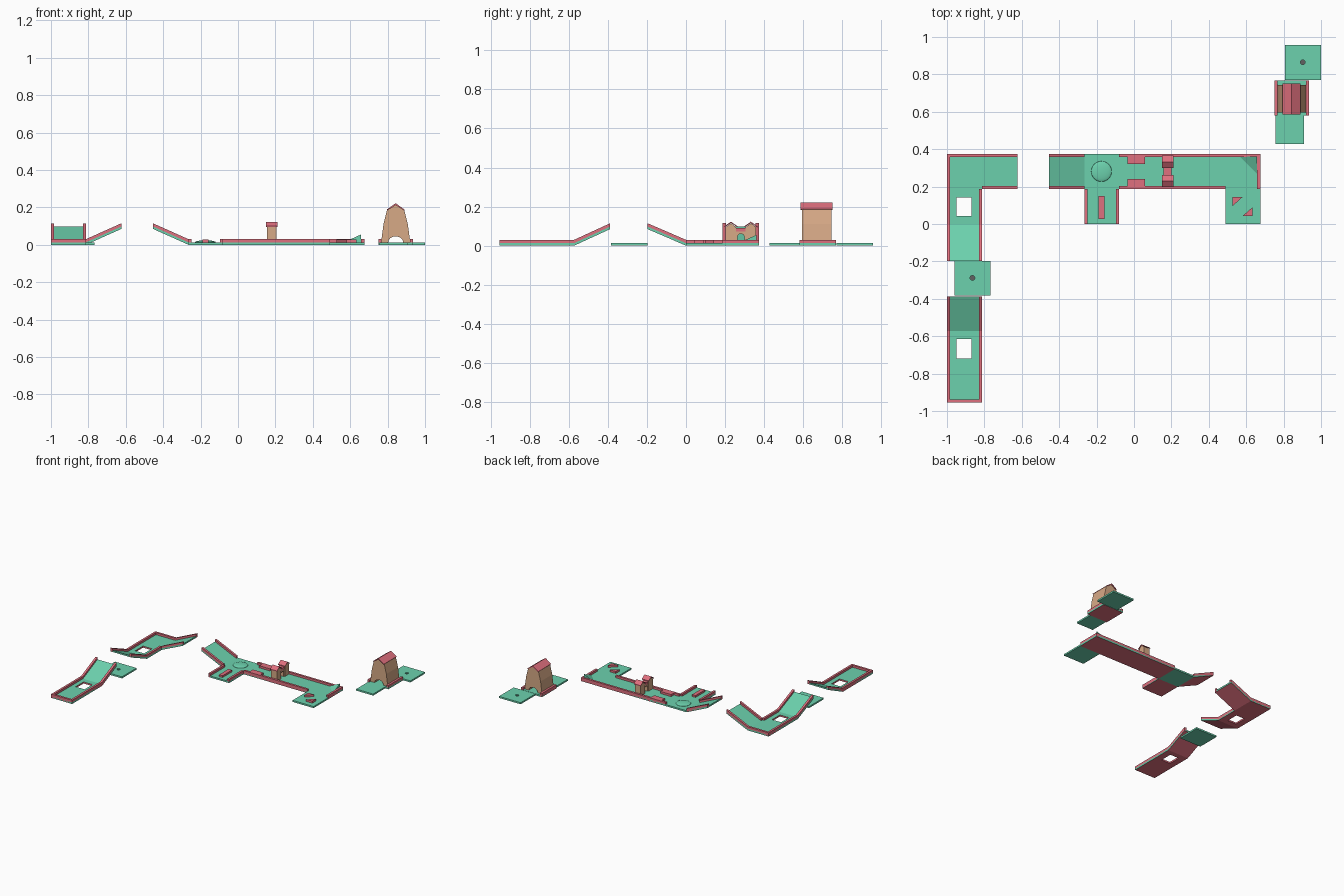
import bpy, bmesh, math

if "Cube" in bpy.data.objects:
    bpy.data.objects.remove(bpy.data.objects["Cube"])

def material(name, rgb):
    m = bpy.data.materials.new(name)
    m.diffuse_color = (*rgb, 1)
    m.use_nodes = True
    m.node_tree.nodes["Principled BSDF"].inputs["Base Color"].default_value = m.diffuse_color
    return m

GREEN = material("turf", (0.15, 0.64, 0.42))
PINK = material("trim", (0.74, 0.16, 0.21))
TAN = material("timber", (0.68, 0.40, 0.24))
DARK = material("cup", (0.12, 0.12, 0.12))

FLOOR, WALL, T, RISE = 0.013, 0.03, 0.017, 0.085

def prism(name, pts, axis, lo, hi, mat, lift=None, under=None):
    """Extrude a 2D profile along an axis; lift(x, y) slopes it, under colours the bottom."""
    def place(a, b, c):
        x, y, z = {'x': (c, a, b), 'y': (a, c, b), 'z': (a, b, c)}[axis]
        return (x, y, z + (lift(x, y) if lift else 0))
    bm = bmesh.new()
    face = bm.faces.new([bm.verts.new(place(a, b, lo)) for a, b in pts])
    far = [bm.verts.new(place(a, b, hi)) for a, b in pts]
    near = list(face.verts)
    bm.faces.new(far[::-1])
    for i in range(len(pts)):
        j = (i + 1) % len(pts)
        bm.faces.new((near[j], near[i], far[i], far[j]))
    bmesh.ops.recalc_face_normals(bm, faces=bm.faces)
    me = bpy.data.meshes.new(name)
    me.materials.append(mat)
    if under:
        me.materials.append(under)
        for f in bm.faces:
            f.normal_update()
            f.material_index = int(f.normal.z < -0.5)
    bm.to_mesh(me)
    bm.free()
    ob = bpy.data.objects.new(name, me)
    bpy.context.collection.objects.link(ob)
    return ob

def box(name, x0, x1, y0, y1, z0, z1, mat, lift=None, under=None):
    return prism(name, [(x0, y0), (x1, y0), (x1, y1), (x0, y1)], 'z', z0, z1, mat, lift, under)

def circle(cx, cy, r, n=16):
    return [(cx + r * math.cos(2 * math.pi * i / n), cy + r * math.sin(2 * math.pi * i / n)) for i in range(n)]

def cut(ob, cutter):
    mod = ob.modifiers.new("cut", 'BOOLEAN')
    mod.object, mod.operation, mod.solver = cutter, 'DIFFERENCE', 'EXACT'
    bpy.context.view_layer.objects.active = ob
    bpy.ops.object.modifier_apply(modifier="cut")
    bpy.data.objects.remove(cutter)

def tile(name, x0, x1, y0, y1, sides="", lift=None, under=PINK):
    """Turf slab with edge walls on the listed sides (n, s, e, w)."""
    slab = box(name + "_floor", x0, x1, y0, y1, 0, FLOOR, GREEN, lift, under)
    spans = {'n': (x0, x1, y1 - T, y1), 's': (x0, x1, y0, y0 + T),
             'e': (x1 - T, x1, y0, y1), 'w': (x0, x0 + T, y0, y1)}
    for s in sides:
        box(name + "_wall_" + s, *spans[s], 0, WALL, PINK, lift)
    return slab

def slope(axis, low, high):
    return lambda x, y: RISE * ((x if axis == 'x' else y) - low) / (high - low)

def window(slab, x0, x1, y0, y1):
    cut(slab, box("cutter", x0, x1, y0, y1, -0.1, 0.1, PINK))

def hole_tile(name, x0, x1, y0, y1, hx, hy):
    slab = tile(name, x0, x1, y0, y1, under=None)
    cut(slab, prism("cutter", circle(hx, hy, 0.013), 'z', 0.003, 0.05, GREEN))
    prism(name + "_cup", circle(hx, hy, 0.013), 'z', 0.002, 0.004, DARK)

# Front-left ramp with a window in its floor
window(tile("start", -1, -0.813, -0.955, -0.573, "ews"), -0.948, -0.868, -0.718, -0.616)
tile("start_ramp", -1, -0.813, -0.573, -0.388, "ew", slope('y', -0.573, -0.388))
hole_tile("left_hole", -0.96, -0.768, -0.383, -0.197, -0.864, -0.288)

# Left corner with a ramp at both ends
window(tile("left_window", -1, -0.813, 0, 0.187, "ew"), -0.948, -0.868, 0.042, 0.142)
tile("left_corner", -1, -0.813, 0.187, 0.374, "nw")
tile("left_front_ramp", -1, -0.813, -0.197, 0, "ew", slope('y', 0, -0.197))
tile("left_side_ramp", -0.813, -0.623, 0.187, 0.374, "ns", slope('x', -0.813, -0.623))

# Middle course
tile("middle_ramp", -0.455, -0.265, 0.187, 0.374, "ns", slope('x', -0.265, -0.455))
tile("bump_tile", -0.265, -0.08, 0.187, 0.374, under=None)
tile("bar_tile", -0.265, -0.08, 0, 0.187, "ew")
box("bar", -0.189, -0.158, 0.028, 0.149, FLOOR, 0.028, PINK)
tile("narrow_tile", -0.08, 0.108, 0.187, 0.374, "ns")
tile("gate_tile", 0.108, 0.3, 0.187, 0.374, "ns")
tile("straight_tile", 0.3, 0.488, 0.187, 0.374, "ns")
tile("right_corner", 0.488, 0.675, 0.187, 0.374, "ne")
tile("triangle_tile", 0.488, 0.675, 0, 0.187, under=None)
for i, (y0, y1) in enumerate([(0.197, 0.24), (0.321, 0.364)]):
    box(f"narrow_block_{i}", -0.035, 0.06, y0, y1, FLOOR, WALL, PINK)
for i, tri in enumerate([[(0.527, 0.144), (0.58, 0.144), (0.527, 0.096)],
                         [(0.634, 0.09), (0.634, 0.042), (0.58, 0.042)]]):
    prism(f"triangle_block_{i}", tri, 'z', FLOOR, 0.029, PINK)

# Low round bump
bpy.ops.mesh.primitive_uv_sphere_add(segments=24, ring_count=12, radius=1, location=(-0.174, 0.281, FLOOR))
bump = bpy.context.object
bump.name = "bump"
bump.scale = (0.055, 0.055, 0.011)
bump.data.materials.append(GREEN)
bpy.ops.object.shade_smooth_by_angle()

# Banked wedge in the right corner
bm = bmesh.new()
vs = [bm.verts.new(p) for p in [(0.565, 0.36, FLOOR), (0.658, 0.267, FLOOR), (0.658, 0.36, FLOOR), (0.658, 0.36, 0.055)]]
for f in [(0, 2, 1), (0, 1, 3), (1, 2, 3), (2, 0, 3)]:
    bm.faces.new([vs[i] for i in f])
me = bpy.data.meshes.new("corner_bank")
bm.to_mesh(me)
bm.free()
me.materials.append(GREEN)
bpy.context.collection.objects.link(bpy.data.objects.new("corner_bank", me))

# Gate: two gabled towers joined by an arched bridge
GY = 0.281
for i, s in enumerate((-1, 1)):
    c = GY + s * 0.051
    prism(f"gate_tower_{i}", [(c - 0.027, FLOOR), (c + 0.027, FLOOR), (c + 0.027, 0.095), (c, 0.114), (c - 0.027, 0.095)],
          'x', 0.154, 0.205, TAN)
    prism(f"gate_roof_{i}", [(c - 0.033, 0.094), (c, 0.116), (c + 0.033, 0.094), (c + 0.033, 0.1), (c, 0.123), (c - 0.033, 0.1)],
          'x', 0.149, 0.21, PINK)
arch = [(GY + 0.018 * math.cos(a), 0.043 + 0.018 * math.sin(a)) for a in (math.pi * k / 8 for k in range(9))]
prism("gate_bridge", [(GY + 0.026, FLOOR), (GY + 0.026, 0.075), (GY - 0.026, 0.075), (GY - 0.026, FLOOR),
                      (GY - 0.018, FLOOR)] + arch[::-1] + [(GY + 0.018, FLOOR)], 'x', 0.16, 0.199, TAN)
box("gate_bridge_cap", 0.158, 0.201, GY - 0.03, GY + 0.03, 0.073, 0.09, PINK)

# House with a tunnel, and its loose turf tiles
HX = 0.843
tile("house_tile", 0.75, 0.936, 0.58, 0.767, "ew")
half = [(0.078, FLOOR), (0.065, 0.11), (0.046, 0.186)]
arch = [(HX + 0.04 * math.cos(a), FLOOR + 0.032 * math.sin(a)) for a in (math.pi * k / 12 for k in range(13))]
prism("house_body", [(HX + x, z) for x, z in half] + [(HX, 0.213)] + [(HX - x, z) for x, z in half[::-1]] + arch[::-1],
      'y', 0.595, 0.744, TAN)
prism("house_roof", [(HX - 0.048, 0.188), (HX - 0.045, 0.183), (HX, 0.212), (HX + 0.045, 0.183), (HX + 0.048, 0.188), (HX, 0.222)],
      'y', 0.586, 0.75, PINK)
tile("house_front_turf", 0.757, 0.908, 0.427, 0.58, under=None)
hole_tile("right_hole", 0.807, 1, 0.77, 0.957, 0.902, 0.865)
